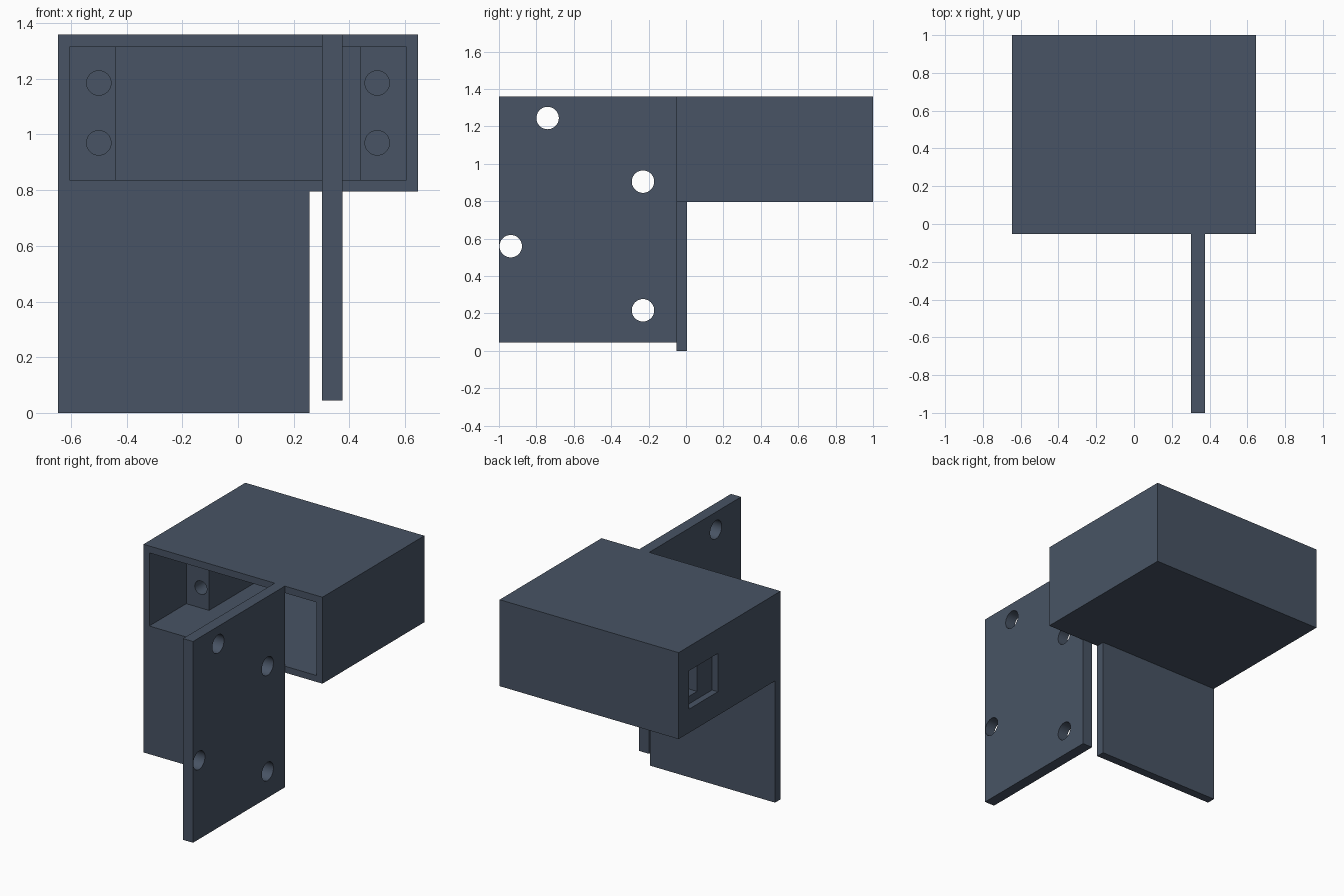
import bpy
from math import pi

cube = bpy.data.objects.get("Cube")
if cube:
    bpy.data.objects.remove(cube, do_unlink=True)

slate = bpy.data.materials.new("slate blue")
slate.use_nodes = True
color = (0.065, 0.088, 0.128, 1)
slate.diffuse_color = color
slate.node_tree.nodes["Principled BSDF"].inputs["Base Color"].default_value = color


def box(name, x, y, z):
    """Box given by its (min, max) range on each axis."""
    spans = (x, y, z)
    bpy.ops.mesh.primitive_cube_add(size=1, location=[(a + b) / 2 for a, b in spans])
    ob = bpy.context.object
    ob.name = name
    ob.scale = [b - a for a, b in spans]
    bpy.ops.object.transform_apply(location=False, rotation=False, scale=True)
    ob.data.materials.append(slate)
    return ob


def rod(center, radius, depth, rotation):
    bpy.ops.mesh.primitive_cylinder_add(vertices=40, radius=radius, depth=depth,
                                        location=center, rotation=rotation)
    ob = bpy.context.object
    ob.data.materials.append(slate)
    return ob


def cut(target, cutter):
    cutter.hide_render = True
    mod = target.modifiers.new("cut", 'BOOLEAN')
    mod.operation = 'DIFFERENCE'
    mod.solver = 'EXACT'
    mod.object = cutter
    bpy.context.view_layer.objects.active = target
    bpy.ops.object.modifier_apply(modifier=mod.name)
    bpy.data.objects.remove(cutter, do_unlink=True)


def smooth(ob):
    bpy.ops.object.select_all(action='DESELECT')
    ob.select_set(True)
    bpy.context.view_layer.objects.active = ob
    bpy.ops.object.shade_smooth_by_angle()


# Housing: hollow box open at the front, with a port window in the right wall
housing = box("housing", (-0.647, 0.647), (-0.052, 1), (0.795, 1.36))
cut(housing, box("cavity", (-0.605, 0.605), (-0.2, 0.957), (0.837, 1.315)))
cut(housing, box("port_window", (-0.7, -0.55), (0.595, 0.895), (0.95, 1.2)))

# Screw posts on both sides of the cavity
for side, sign in (("right", -1), ("left", 1)):
    x = sorted((sign * 0.44, sign * 0.605))
    post = box(side + "_screw_post", x, (0.33, 0.75), (0.837, 1.315))
    for z in (0.97, 1.185):
        cut(post, rod((sign * 0.5, 0.4, z), 0.044, 0.5, (pi / 2, 0, 0)))
    smooth(post)

# Low ledge behind the right post, next to the port window
box("port_ledge", (-0.605, -0.44), (0.75, 0.957), (0.837, 1.0))

# Skirt plate hanging below the front edge
box("skirt_plate", (-0.647, 0.256), (-0.052, 0.005), (0, 0.795))

# Mounting plate projecting forward, with four through holes
plate = box("mounting_plate", (0.302, 0.375), (-1, -0.048), (0.045, 1.36))
for y, z in ((-0.74, 1.245), (-0.23, 0.905), (-0.937, 0.56), (-0.23, 0.217)):
    cut(plate, rod((0.338, y, z), 0.06, 0.3, (0, pi / 2, 0)))
smooth(plate)
